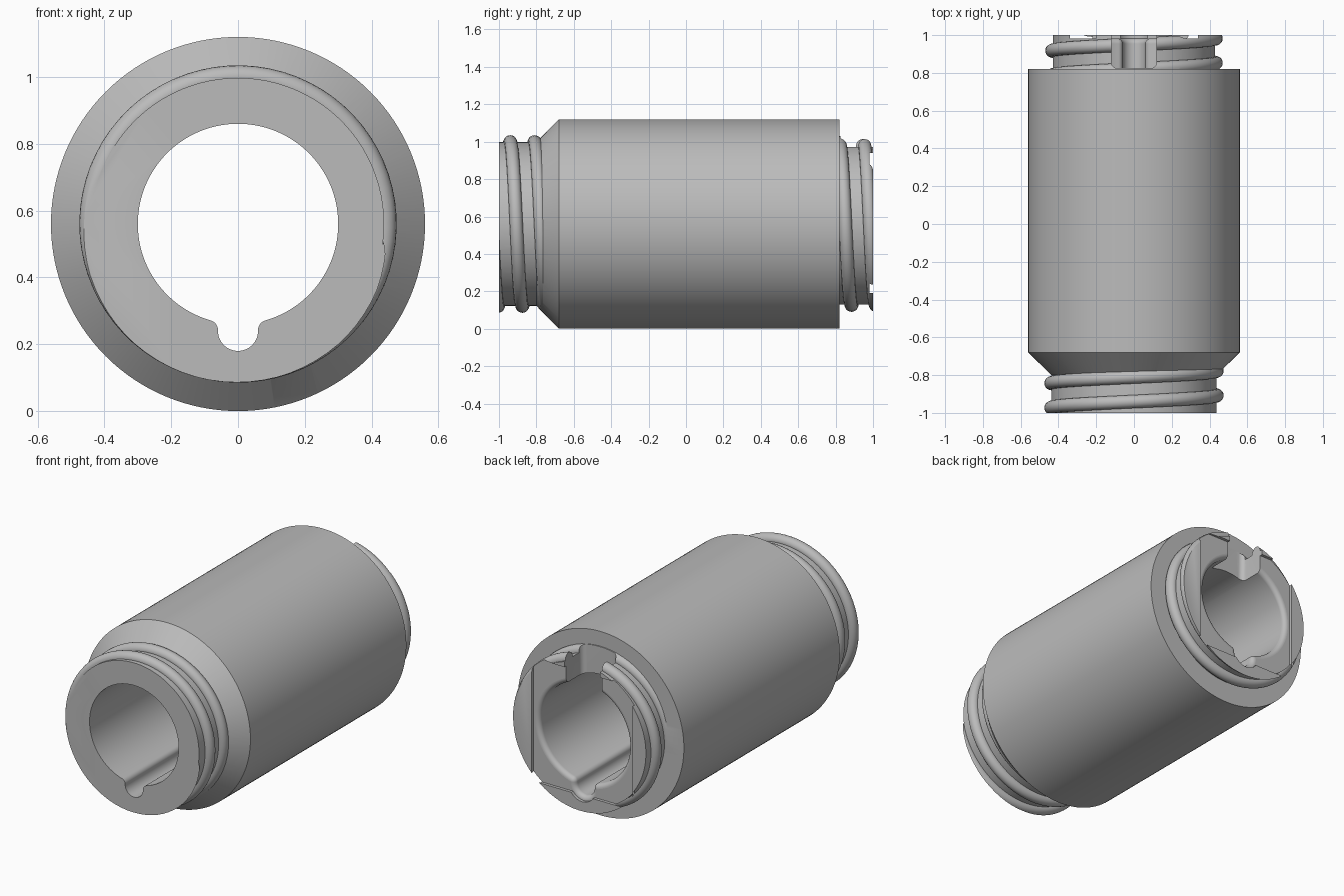
import bpy, bmesh, math
from mathutils import Vector

AXIS_Z = 0.56      # height of the sleeve axis
SEGMENTS = 128

if "Cube" in bpy.data.objects:
    bpy.data.objects.remove(bpy.data.objects["Cube"], do_unlink=True)

steel = bpy.data.materials.new("plain grey")
steel.use_nodes = True
steel.diffuse_color = (0.5, 0.5, 0.5, 1)
steel.node_tree.nodes["Principled BSDF"].inputs["Base Color"].default_value = (0.5, 0.5, 0.5, 1)


def finish(name, bm):
    bmesh.ops.recalc_face_normals(bm, faces=bm.faces)
    mesh = bpy.data.meshes.new(name)
    bm.to_mesh(mesh)
    bm.free()
    mesh.materials.append(steel)
    obj = bpy.data.objects.new(name, mesh)
    bpy.context.collection.objects.link(obj)
    return obj


def loft(name, rings):
    """Closed skin through a list of equally long point rings."""
    bm = bmesh.new()
    loops = [[bm.verts.new(p) for p in ring] for ring in rings]
    for a, b in zip(loops, loops[1:]):
        for i in range(len(a)):
            j = (i + 1) % len(a)
            bm.faces.new((a[i], a[j], b[j], b[i]))
    bm.faces.new(loops[0])
    bm.faces.new(loops[-1])
    return finish(name, bm)


def box(name, low, high):
    bm = bmesh.new()
    bmesh.ops.create_cube(bm, size=1)
    low, high = Vector(low), Vector(high)
    for v in bm.verts:
        v.co = (low + high) / 2 + v.co * (high - low)
    return finish(name, bm)


def combine(target, tool, operation):
    mod = target.modifiers.new(operation, "BOOLEAN")
    mod.operation, mod.solver, mod.object = operation, "EXACT", tool
    graph = bpy.context.evaluated_depsgraph_get()
    mesh = bpy.data.meshes.new_from_object(target.evaluated_get(graph))
    target.modifiers.clear()
    target.data = mesh
    bpy.data.objects.remove(tool, do_unlink=True)


def turned(name, profile):
    rings = []
    for y, r in profile:
        angles = [2 * math.pi * i / SEGMENTS for i in range(SEGMENTS)]
        rings.append([(r * math.sin(a), y, AXIS_Z + r * math.cos(a)) for a in angles])
    return loft(name, rings)


def thread(name, y_top, first, last, radius, bead=0.035, pitch=0.13, sides=20, steps=72):
    """Round bead wound on a helix; y_top is its position at the top of turn zero."""
    rings = []
    count = int((last - first) * steps)
    for i in range(count + 1):
        turn = first + (last - first) * i / count
        a = 2 * math.pi * turn
        ring = []
        for k in range(sides):
            t = 2 * math.pi * k / sides
            r = radius + bead * math.cos(t)
            y = y_top + pitch * turn + bead * math.sin(t)
            ring.append((r * math.sin(a), y, AXIS_Z + r * math.cos(a)))
        rings.append(ring)
    return loft(name, rings)


def arc(cx, cz, r, start, end, count, side):
    """Points with outward normals; side is -1 where the arc bulges into the hole."""
    out = []
    for i in range(count):
        a = start + (end - start) * i / (count - 1)
        n = Vector((math.cos(a), math.sin(a)))
        out.append((Vector((cx, cz)) + n * r, n * side))
    return out


def bore_outline():
    """Round bore with a round-bottomed keyway blended in by small fillets."""
    fx, fz = 0.09, -0.3175
    to_bore = math.atan2(-fz, -fx)
    right = arc(0, 0, 0.30, math.pi / 2, math.atan2(fz, fx), 60, 1)
    right += arc(fx, fz, 0.03, to_bore, math.pi + 0.03, 10, -1)[1:]
    right += arc(0, -0.32, 0.06, 0, -math.pi / 2, 14, 1)[1:]
    left = [(Vector((-p.x, p.y)), Vector((-n.x, n.y))) for p, n in right[1:-1]]
    return right + left[::-1]


# Turned sleeve with chamfered front shoulder and a neck at each end
sleeve = turned("threaded_sleeve", [
    (-1.05, 0.4375), (-0.80, 0.4375), (-0.68, 0.56),
    (0.82, 0.56), (0.82, 0.43), (1.05, 0.43)])

# Round threads on both necks
combine(sleeve, thread("front_thread", -0.94, -1.0, 1.8, 0.44), "UNION")
combine(sleeve, thread("back_thread", 0.82, -0.4, 1.8, 0.435), "UNION")

# Square off both ends
combine(sleeve, box("front_trim", (-1, -2, -1), (1, -1, 2)), "DIFFERENCE")
combine(sleeve, box("back_trim", (-1, 1, -1), (1, 2, 2)), "DIFFERENCE")

# Shallow rectangular recess leaves four raised rim segments at the back
combine(sleeve, box("back_recess", (-0.34, 0.982, AXIS_Z - 0.37),
                    (0.34, 1.2, AXIS_Z + 0.38)), "DIFFERENCE")

# Keyed bore, its back edge rounded
stations = [(-1.2, 0)]
edge = 0.028
for i in range(9):
    a = math.pi / 2 * i / 8
    stations.append((0.982 - edge + edge * math.sin(a), edge * (1 - math.cos(a))))
stations.append((1.2, edge))
outline = bore_outline()
bore = loft("bore_cutter", [
    [(p.x + n.x * d, y, AXIS_Z + p.y + n.y * d) for p, n in outline] for y, d in stations])
combine(sleeve, bore, "DIFFERENCE")

# Slot with rounded inner corners through the top of the back neck
corner = 0.03
half = [(0.12, 1.2)]
for i in range(7):
    a = math.pi / 2 * i / 6
    half.append((0.12 - corner + corner * math.cos(a), 0.825 + corner - corner * math.sin(a)))
plan = half + [(-x, y) for x, y in half[::-1]]
slot = loft("slot_cutter", [[(x, y, z) for x, y in plan] for z in (AXIS_Z + 0.1, 1.3)])
combine(sleeve, slot, "DIFFERENCE")

# Smooth shading with crisp edges
bpy.ops.object.select_all(action="DESELECT")
sleeve.select_set(True)
bpy.context.view_layer.objects.active = sleeve
bpy.ops.object.shade_smooth_by_angle(angle=math.radians(30))
